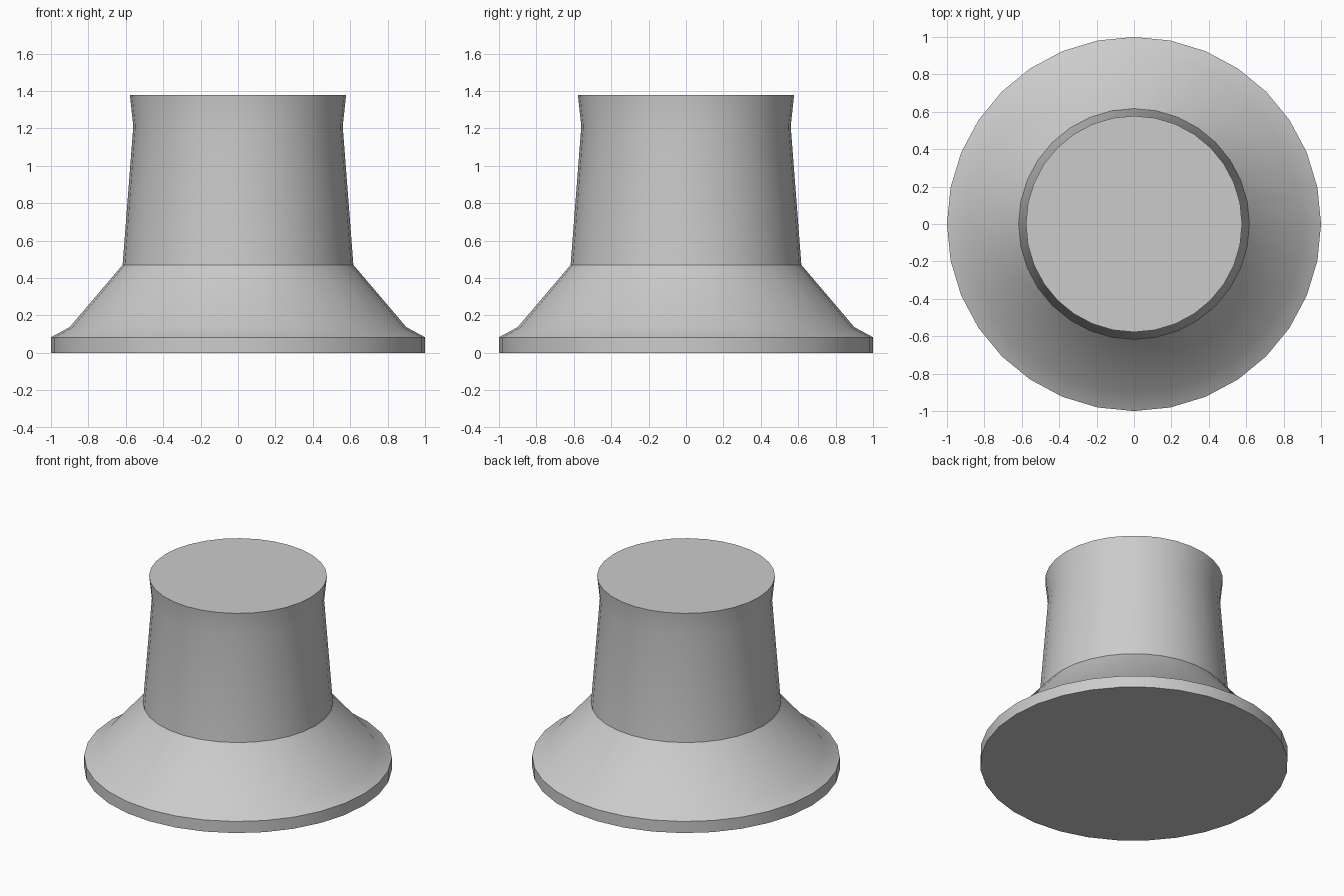
import bpy
import bmesh
from math import cos, sin, tau, radians

cube = bpy.data.objects.get("Cube")
if cube:
    bpy.data.objects.remove(cube, do_unlink=True)

SIDES = 32

# Plain grey material
grey = bpy.data.materials.new("plain grey")
grey.use_nodes = True
colour = (0.6, 0.6, 0.6, 1)
grey.diffuse_color = colour
grey.node_tree.nodes["Principled BSDF"].inputs["Base Color"].default_value = colour


def lathe(name, profile, material):
    """Turn a (radius, height) profile about z and cap both ends."""
    bm = bmesh.new()
    rings = [[bm.verts.new((r * cos(tau * i / SIDES), r * sin(tau * i / SIDES), z))
              for i in range(SIDES)] for r, z in profile]
    for low, high in zip(rings, rings[1:]):
        for i in range(SIDES):
            j = (i + 1) % SIDES
            bm.faces.new((low[i], low[j], high[j], high[i]))
    bm.faces.new(rings[0][::-1])
    bm.faces.new(rings[-1])
    mesh = bpy.data.meshes.new(name)
    bm.to_mesh(mesh)
    bm.free()
    mesh.materials.append(material)
    obj = bpy.data.objects.new(name, mesh)
    bpy.context.collection.objects.link(obj)
    return obj


# Flanged knob: rim, sloping skirt, tapered neck and flared top
knob = lathe("flanged_knob", [
    (1.0, 0.0), (1.0, 0.083),      # rim
    (0.9, 0.137), (0.617, 0.47),   # skirt
    (0.56, 1.21), (0.578, 1.378),  # neck and flare
], grey)

# Smooth sides with sharp rim, shoulder and top edges
bpy.ops.object.select_all(action='DESELECT')
knob.select_set(True)
bpy.context.view_layer.objects.active = knob
bpy.ops.object.shade_smooth_by_angle(angle=radians(30))
